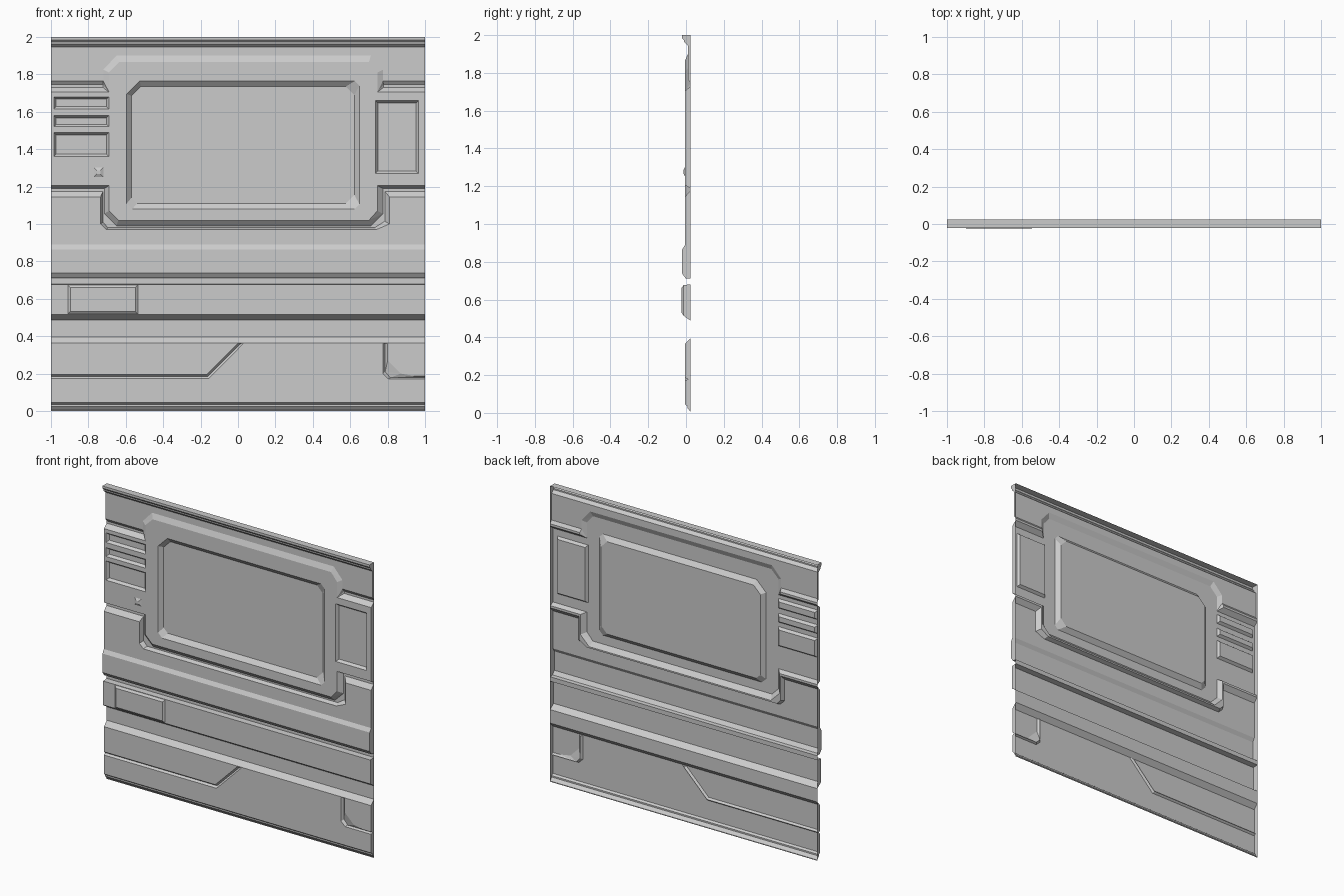
import bpy, bmesh
from mathutils import Vector
from mathutils.geometry import delaunay_2d_cdt

if "Cube" in bpy.data.objects:
    bpy.data.objects.remove(bpy.data.objects["Cube"])

BACK, FACE = 0.025, -0.005          # depth of the back plane and of the main face

grey = bpy.data.materials.new("panel_grey")
grey.diffuse_color = (0.6, 0.6, 0.6, 1)
grey.use_nodes = True
grey.node_tree.nodes["Principled BSDF"].inputs["Base Color"].default_value = grey.diffuse_color

pts, depth, edges = [], [], []


def contour(y, line, closed=False):
    """Add an x/z line of constant depth to the relief."""
    start = len(pts)
    for p in line:
        pts.append(Vector(p))
        depth.append(y)
    n = len(line)
    edges.extend((start + i, start + i + 1) for i in range(n - 1))
    if closed:
        edges.append((start + n - 1, start))


def octagon(x0, x1, z0, z1, bl, br, tr, tl):
    """Rectangle with an individual chamfer on each corner."""
    return [(x0 + bl, z0), (x1 - br, z0), (x1, z0 + br), (x1, z1 - tr),
            (x1 - tr, z1), (x0 + tl, z1), (x0, z1 - tl), (x0, z0 + bl)]


def pocket(x0, x1, z0, z1, b=0.013, y=0.012):
    """Recessed rectangle with sloped walls."""
    contour(FACE, [(x0, z0), (x1, z0), (x1, z1), (x0, z1)], True)
    contour(y, [(x0 + b, z0 + b), (x1 - b, z0 + b), (x1 - b, z1 - b), (x0 + b, z1 - b)], True)


# Full-width steps: height, depth
for z, y in [(2, -.022), (1.985, -.022), (1.972, -.01), (1.963, -.01), (1.945, .01),
             (.89, FACE), (.865, -.02), (.737, -.02), (.712, -.002), (.71, BACK),
             (.68, BACK), (.677, -.014), (.515, -.014), (.488, BACK), (.397, BACK),
             (.365, FACE), (.045, FACE), (.035, .008), (.025, .008), (.005, BACK), (0, BACK)]:
    contour(y, [(-1, z), (1, z)])

# Upper edge of the screen surround, with short side grooves
contour(.01, [(-1, 1.765), (-.72, 1.765), (-.72, 1.825), (-.65, 1.9),
              (.71, 1.9), (.775, 1.825), (.775, 1.765), (1, 1.765)])
contour(FACE, [(-1, 1.705), (-.69, 1.705), (-.69, 1.81), (-.635, 1.865),
               (.70, 1.865), (.745, 1.81), (.745, 1.705), (1, 1.705)])
for end, inner in ((-1, -.722), (1, .778)):
    contour(BACK, [(end, 1.745), (inner, 1.745), (inner, 1.73), (end, 1.73)])

# Groove running under the screen surround
contour(FACE, [(-1, 1.205), (-.69, 1.205), (-.69, 1.07), (-.64, 1.02),
               (.70, 1.02), (.745, 1.07), (.745, 1.205), (1, 1.205)])
contour(.022, [(-1, 1.19), (-.715, 1.19), (-.715, 1.055), (-.65, .99),
               (.71, .99), (.775, 1.055), (.775, 1.19), (1, 1.19)])
contour(.022, [(-1, 1.175), (-.722, 1.175), (-.722, 1.01), (-.695, .98),
               (.73, .98), (.785, 1.015), (.785, 1.175), (1, 1.175)])
contour(FACE, [(-1, 1.145), (-.735, 1.145), (-.735, 1.0), (-.705, .97),
               (.74, .97), (.81, 1.0), (.81, 1.145), (1, 1.145)])

# Screen recess
contour(FACE, octagon(-.595, .65, 1.08, 1.765, .03, .025, .025, .07), True)
contour(.02, octagon(-.57, .622, 1.11, 1.735, .03, .045, .045, .05), True)

# Side pockets
for z0, z1 in ((1.615, 1.68), (1.52, 1.58), (1.36, 1.49)):
    pocket(-.985, -.69, z0, z1)
pocket(.735, .965, 1.27, 1.66)

# Lower seams
contour(FACE, [(-1, .195), (-.167, .195), (0, .362), (.03, .362), (-.157, .173), (-1, .173)])
contour(.008, [(-1, .184), (-.162, .184), (.013, .359)])
contour(FACE, [(.775, .362), (.775, .2), (.805, .171), (1, .171)])
contour(.01, [(.787, .36), (.787, .21), (.815, .178), (1, .178)])
contour(FACE, [(.80, .362), (.80, .27), (.87, .2), (.95, .187), (1, .187)])

# Wall sheet: triangulate the contours, then merge flat areas
vs, _, fs, orig, _, _ = delaunay_2d_cdt(pts, edges, [], 0, 1e-5)
bm = bmesh.new()
verts = [bm.verts.new((v.x, depth[o[0]] if o else FACE, v.y)) for v, o in zip(vs, orig)]
for f in fs:
    bm.faces.new([verts[i] for i in f])
bmesh.ops.dissolve_limit(bm, angle_limit=0.01, verts=bm.verts[:], edges=bm.edges[:])
bm.normal_update()
for f in bm.faces:
    if f.normal.y > 0:
        f.normal_flip()

# Side and top returns back to the wall plane
rim = [e for e in bm.edges if e.is_boundary and
       (all(abs(v.co.x) > .999 for v in e.verts) or all(v.co.z > 1.999 for v in e.verts))]
new = bmesh.ops.extrude_edge_only(bm, edges=rim)["geom"]
for v in new:
    if isinstance(v, bmesh.types.BMVert):
        v.co.y = BACK
bmesh.ops.remove_doubles(bm, verts=bm.verts[:], dist=1e-5)


def finish(name, bm):
    me = bpy.data.meshes.new(name)
    bm.to_mesh(me)
    bm.free()
    me.materials.append(grey)
    bpy.context.collection.objects.link(bpy.data.objects.new(name, me))


finish("wall_panel", bm)


def raised_plate(name, x0, x1, z0, z1, base, top, b):
    """Open-backed plate with bevelled sides."""
    bm = bmesh.new()
    rings = []
    for y, i in ((base, 0), (top, b)):
        rings.append([bm.verts.new(c) for c in ((x0 + i, y, z0 + i), (x1 - i, y, z0 + i),
                                                (x1 - i, y, z1 - i), (x0 + i, y, z1 - i))])
    a, c = rings
    for i in range(4):
        j = (i + 1) % 4
        bm.faces.new((a[i], a[j], c[j], c[i]))
    bm.faces.new(c)
    finish(name, bm)


raised_plate("cover_plate", -.91, -.535, .518, .674, -.014, -.025, .014)
raised_plate("button", -.77, -.72, 1.252, 1.302, FACE, -.013, .016)
